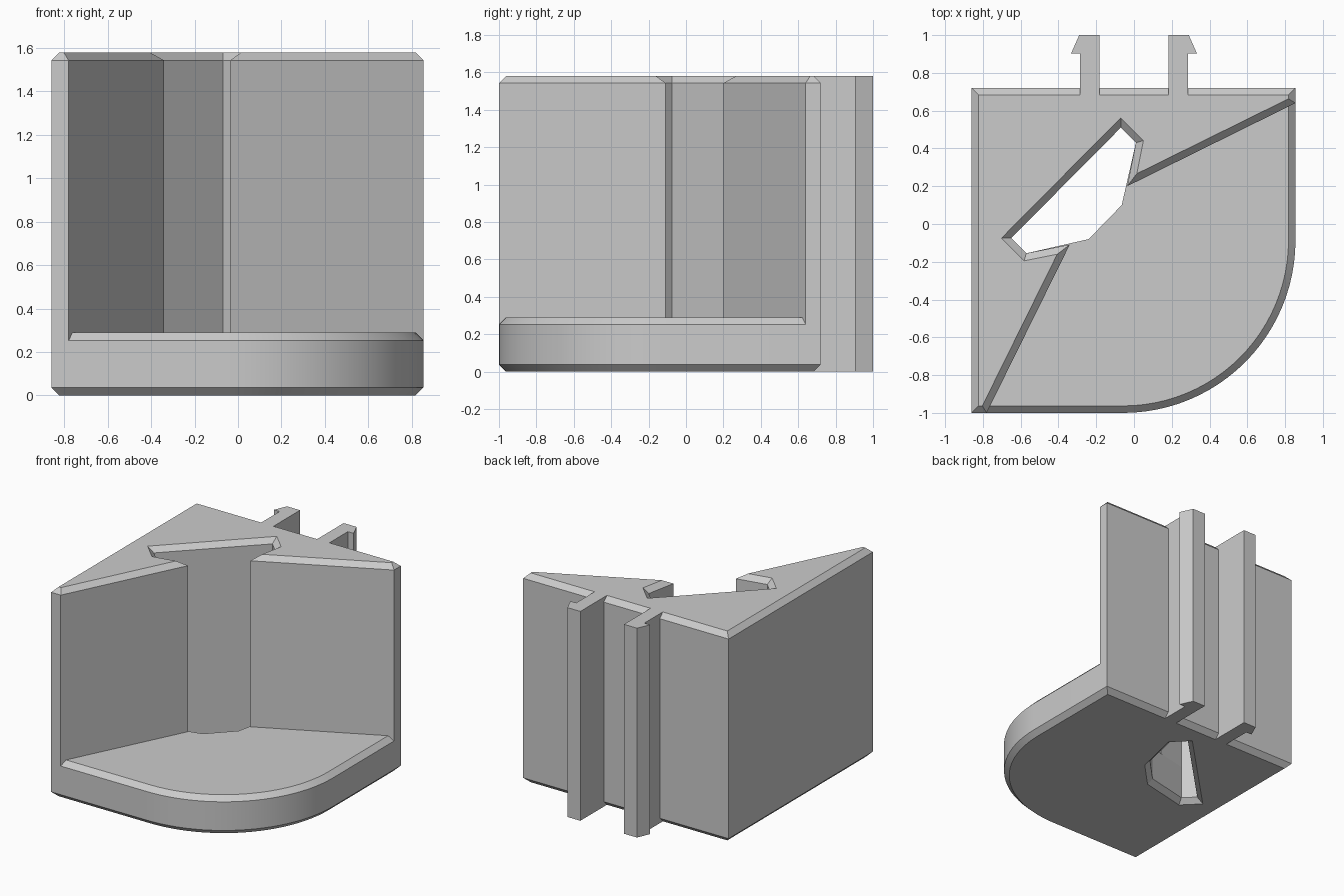
import bpy
import bmesh
import math
from mathutils import Vector

cube = bpy.data.objects.get("Cube")
if cube:
    bpy.data.objects.remove(cube, do_unlink=True)

LEFT, RIGHT, BACK, FRONT = -0.86, 0.855, 0.72, -1.0
HEIGHT, FLOOR, CH = 1.58, 0.29, 0.037

grey = bpy.data.materials.new("plain grey")
grey.use_nodes = True
colour = (0.6, 0.6, 0.6, 1)
grey.diffuse_color = colour
grey.node_tree.nodes["Principled BSDF"].inputs["Base Color"].default_value = colour


def inset(points, d):
    """Move every side of a counter-clockwise outline inwards by d."""
    result = []
    for i, p in enumerate(points):
        p = Vector(p)
        a = (p - Vector(points[i - 1])).normalized()
        b = (Vector(points[(i + 1) % len(points)]) - p).normalized()
        na, nb = Vector((-a.y, a.x)), Vector((-b.y, b.x))
        result.append(p + (na + nb) * d / (1 + na.dot(nb)))
    return result


def prism(name, *walls):
    """Each wall is an outline and its (height, inset) levels; extra walls are holes."""
    bm = bmesh.new()
    caps = [[], []]
    for points, levels in walls:
        n = len(points)
        rings = [[bm.verts.new((p.x, p.y, z)) for p in inset(points, d)]
                 for z, d in levels]
        for low, high in zip(rings, rings[1:]):
            for i in range(n):
                j = (i + 1) % n
                bm.faces.new((low[i], low[j], high[j], high[i]))
        for cap, ring in zip(caps, (rings[0], rings[-1])):
            cap += [bm.edges.get((ring[i - 1], ring[i])) for i in range(n)]
    for cap in caps:
        bmesh.ops.triangle_fill(bm, edges=cap, use_beauty=True)
    bmesh.ops.recalc_face_normals(bm, faces=bm.faces)
    mesh = bpy.data.meshes.new(name)
    bm.to_mesh(mesh)
    bm.free()
    mesh.materials.append(grey)
    obj = bpy.data.objects.new(name, mesh)
    bpy.context.collection.objects.link(obj)
    bpy.ops.object.select_all(action='DESELECT')
    obj.select_set(True)
    bpy.context.view_layer.objects.active = obj
    bpy.ops.object.shade_smooth_by_angle(angle=math.radians(20))
    return obj


def across(p):
    """Reflect a point over the diagonal symmetry line."""
    return (-p[1] - 0.14, -p[0] - 0.145)


slot_end = [(0.01, 0.43), (-0.07, 0.51)]

# Base plate with one big rounded corner and a hole under the slot
radius = 0.913
arc = [(RIGHT - radius + radius * math.sin(t), FRONT + radius - radius * math.cos(t))
       for t in (math.pi / 2 * i / 24 for i in range(25))]
outline = [(LEFT, BACK), (LEFT, FRONT)] + arc + [(RIGHT, BACK)]
half_hole = [(-0.065, 0.10)] + slot_end
hole = half_hole + [across(p) for p in reversed(half_hole)]
prism("base_plate",
      (outline, [(0, CH), (CH, 0), (FLOOR - CH, 0), (FLOOR, CH)]),
      (hole, [(0, -CH), (CH, 0), (FLOOR, 0)]))

# Tall corner block with slanted walls and an undercut slot
half_wall = [(RIGHT, 0.64), (-0.036, 0.2)] + slot_end
block = ([(LEFT, BACK), (LEFT, FRONT)] + [across(p) for p in half_wall]
         + half_wall[::-1] + [(RIGHT, BACK)])
prism("corner_block", (block, [(FLOOR - CH, 0), (HEIGHT - CH, 0), (HEIGHT, CH)]))

# Two barbed clip rails on the back
clip = [(0.182, BACK - CH), (0.285, BACK - CH), (0.285, 0.903),
        (0.333, 0.903), (0.29, 1.0), (0.182, 1.0)]
rail = [(0, 0), (HEIGHT, 0)]
prism("left_clip_rail", (clip, rail))
prism("right_clip_rail", ([(-x, y) for x, y in reversed(clip)], rail))
